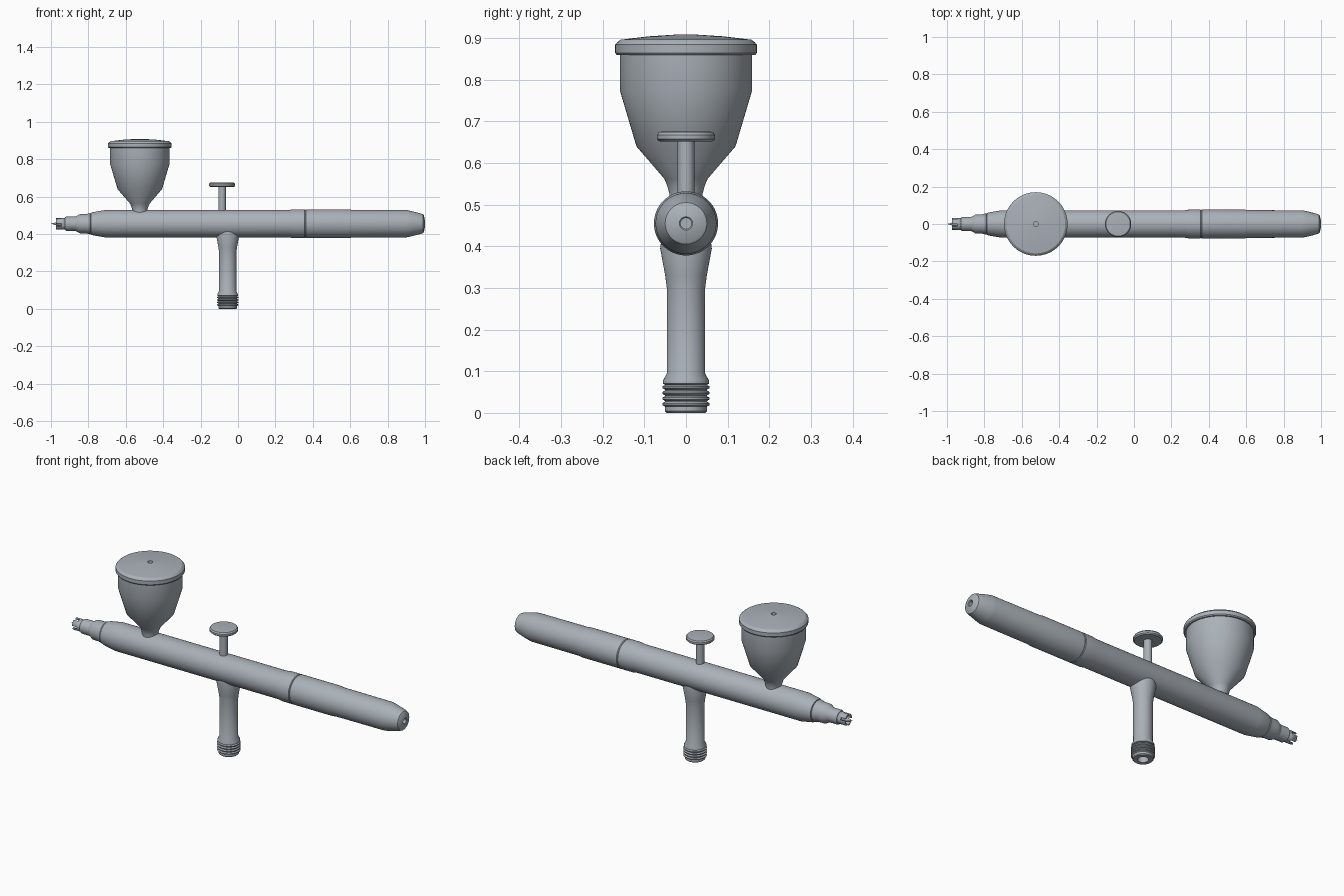
import bpy, bmesh, math
from mathutils import Matrix, Vector

if "Cube" in bpy.data.objects:
    bpy.data.objects.remove(bpy.data.objects["Cube"])

steel = bpy.data.materials.new("brushed steel")
steel.diffuse_color = (0.40, 0.44, 0.48, 1)
steel.use_nodes = True
steel.node_tree.nodes["Principled BSDF"].inputs["Base Color"].default_value = steel.diffuse_color
AXIS_Z = 0.455          # height of the barrel axis
ALONG_X = Matrix.Translation((0, 0, AXIS_Z)) @ Matrix.Rotation(math.pi / 2, 4, 'Y')


def finish(name, bm, matrix):
    bmesh.ops.recalc_face_normals(bm, faces=bm.faces)
    bm.transform(matrix)
    me = bpy.data.meshes.new(name)
    bm.to_mesh(me)
    bm.free()
    me.materials.append(steel)
    ob = bpy.data.objects.new(name, me)
    bpy.context.collection.objects.link(ob)
    bpy.ops.object.select_all(action='DESELECT')
    ob.select_set(True)
    bpy.context.view_layer.objects.active = ob
    bpy.ops.object.shade_smooth_by_angle(angle=math.radians(28))
    return ob


def lathe(name, profile, matrix, steps=64):
    """Spin (radius, height) points around local z."""
    bm = bmesh.new()
    verts = [bm.verts.new((r, 0, h)) for r, h in profile]
    edges = [bm.edges.new(p) for p in zip(verts, verts[1:])]
    bmesh.ops.spin(bm, geom=verts + edges, cent=(0, 0, 0), axis=(0, 0, 1),
                   angle=2 * math.pi, steps=steps)
    bmesh.ops.remove_doubles(bm, verts=bm.verts, dist=1e-5)
    return finish(name, bm, matrix)


def upright(x):
    return Matrix.Translation((x, 0, 0))


# Barrel with tapered front and a slight collar at the rear
lathe("barrel", [(0, -0.785), (0.058, -0.785), (0.062, -0.775), (0.073, -0.71),
                 (0.073, 0.27), (0.077, 0.295), (0.077, 0.355), (0.074, 0.358),
                 (0, 0.358)], ALONG_X)

# Rear sleeve with a small bore in its end
lathe("rear_sleeve", [(0, 0.359), (0.074, 0.359), (0.077, 0.363), (0.077, 0.59),
                      (0.074, 0.61), (0.073, 0.90), (0.068, 0.925), (0.054, 0.98),
                      (0.050, 0.99), (0.044, 0.994), (0.016, 1.0), (0.013, 0.997),
                      (0.013, 0.965), (0, 0.965)], ALONG_X)

# Stepped nozzle head
lathe("nozzle_head", [(0, -0.925), (0.034, -0.925), (0.038, -0.918), (0.038, -0.87),
                      (0.049, -0.85), (0.051, -0.845), (0.051, -0.815),
                      (0.057, -0.79), (0.054, -0.786), (0, -0.786)], ALONG_X)

# Needle and its fluid tip
lathe("needle", [(0, -1.0), (0.004, -0.985), (0.010, -0.965), (0.016, -0.925),
                 (0, -0.92)], ALONG_X, 24)

# Notched crown around the needle
SEG = 48
bm = bmesh.new()
rings = [[bm.verts.new((0.031 * math.cos(2 * math.pi * i / SEG),
                        0.031 * math.sin(2 * math.pi * i / SEG), h))
          for i in range(SEG)] for h in (-0.972, -0.945, -0.92)]
for row in range(2):
    for i in range(SEG):
        if row == 0 and i % 12 < 4:
            continue
        j = (i + 1) % SEG
        bm.faces.new((rings[row][i], rings[row][j], rings[row + 1][j], rings[row + 1][i]))
bmesh.ops.delete(bm, geom=[v for v in bm.verts if not v.link_faces], context='VERTS')
crown = finish("nozzle_crown", bm, ALONG_X)
wall = crown.modifiers.new("wall", 'SOLIDIFY')
wall.thickness = 0.008
wall.offset = -1

# Colour cup
lathe("cup", [(0, 0.50), (0.040, 0.50), (0.040, 0.527), (0.045, 0.545), (0.052, 0.562),
              (0.119, 0.64), (0.159, 0.775), (0.159, 0.862), (0, 0.862)], upright(-0.525))

# Lid with a vent hole
lathe("cup_lid", [(0, 0.859), (0.166, 0.859), (0.170, 0.864), (0.170, 0.884),
                  (0.165, 0.890), (0.157, 0.896), (0.09, 0.904), (0.013, 0.909),
                  (0.013, 0.89), (0, 0.89)], upright(-0.525))

# Trigger stem and finger pad
lathe("trigger_stem", [(0, 0.50), (0.020, 0.50), (0.020, 0.656), (0, 0.656)],
      upright(-0.085), 32)
lathe("trigger_pad", [(0, 0.652), (0.064, 0.652), (0.070, 0.657), (0.070, 0.667),
                      (0.065, 0.674), (0.060, 0.675), (0, 0.672)], upright(-0.085))

# Air valve: flared stem, threaded fitting and hollow end
threads = []
for k in range(4):
    z = 0.015 + 0.0135 * k
    threads += [(0.050, z), (0.057, z + 0.004), (0.057, z + 0.008), (0.050, z + 0.012)]
lathe("air_valve", [(0, 0.05), (0.026, 0.05), (0.026, 0.0), (0.046, 0.0), (0.050, 0.004)]
      + threads + [(0.055, 0.070), (0.055, 0.078), (0.046, 0.095), (0.046, 0.30),
                   (0.050, 0.33), (0.062, 0.395), (0.058, 0.425), (0, 0.425)],
      upright(-0.055))
